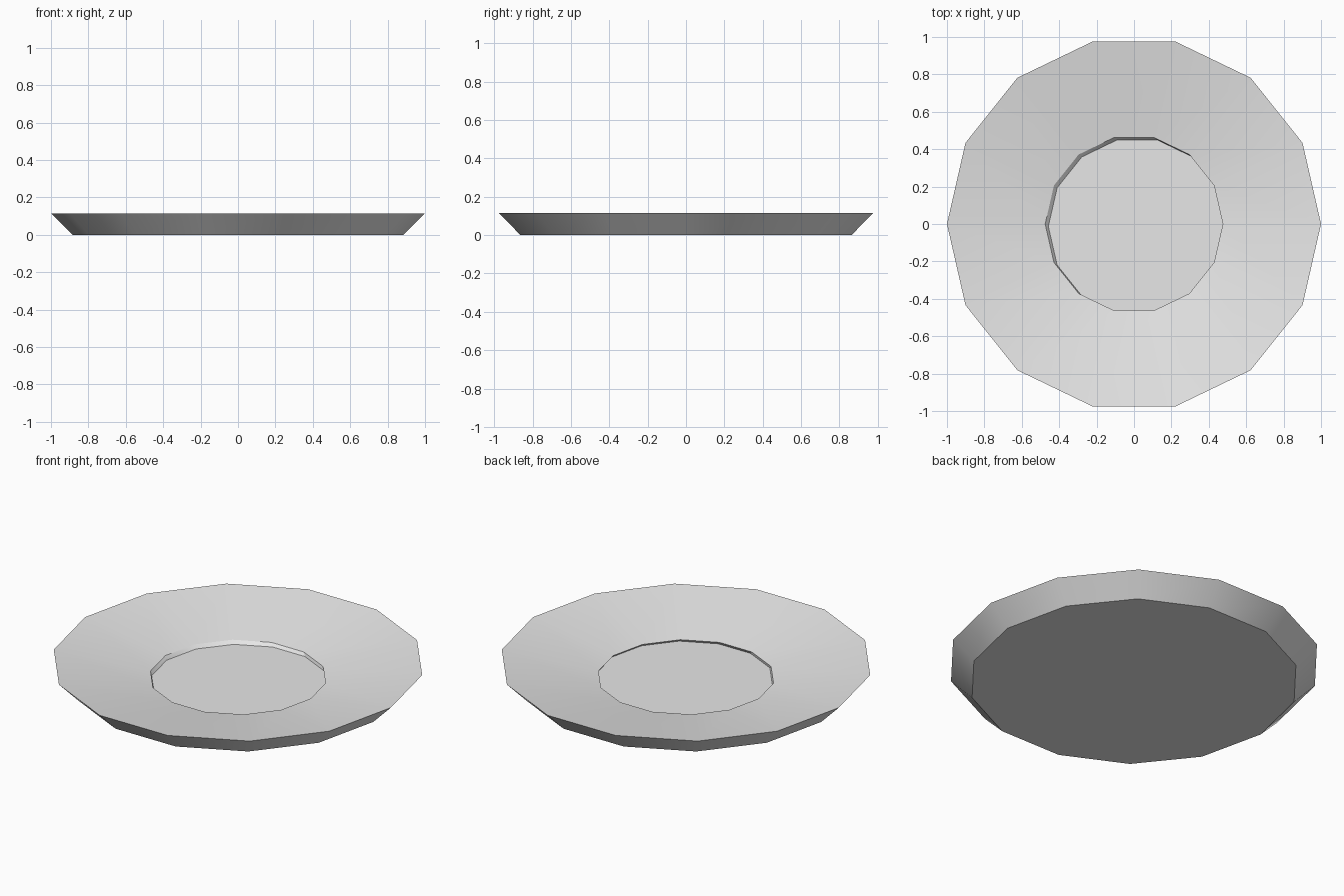
import bpy, bmesh
from math import cos, sin, tau

cube = bpy.data.objects.get("Cube")
if cube:
    bpy.data.objects.remove(cube, do_unlink=True)

SIDES = 14

# One plain glaze colour
glaze = bpy.data.materials.new("light_grey_glaze")
glaze.use_nodes = True
glaze.diffuse_color = (0.8, 0.8, 0.8, 1)
glaze.node_tree.nodes["Principled BSDF"].inputs["Base Color"].default_value = glaze.diffuse_color

# Rings from the underside, over the rim, down the dish and into the well:
# radius, height, centre x, centre y
rings = [
    (0.885, 0.0, 0, 0),
    (1.0, 0.115, 0, 0),
    (0.475, 0.028, 0, 0),
    (0.475, 0.01, 0.017, -0.013),
]

bm = bmesh.new()
loops = [[bm.verts.new((cx + r * cos(tau * i / SIDES), cy + r * sin(tau * i / SIDES), z))
          for i in range(SIDES)] for r, z, cx, cy in rings]

# Outer slope, dish and well wall
for low, high in zip(loops, loops[1:]):
    for i in range(SIDES):
        j = (i + 1) % SIDES
        bm.faces.new((low[i], low[j], high[j], high[i]))

# Underside and well floor
bm.faces.new(loops[0][::-1])
bm.faces.new(loops[-1])

mesh = bpy.data.meshes.new("plate")
bm.to_mesh(mesh)
bm.free()
mesh.materials.append(glaze)
plate = bpy.data.objects.new("plate", mesh)
bpy.context.collection.objects.link(plate)

# Smooth around the plate, crisp at the rim and well
bpy.ops.object.select_all(action="DESELECT")
plate.select_set(True)
bpy.context.view_layer.objects.active = plate
bpy.ops.object.shade_smooth_by_angle(angle=tau / 12)
